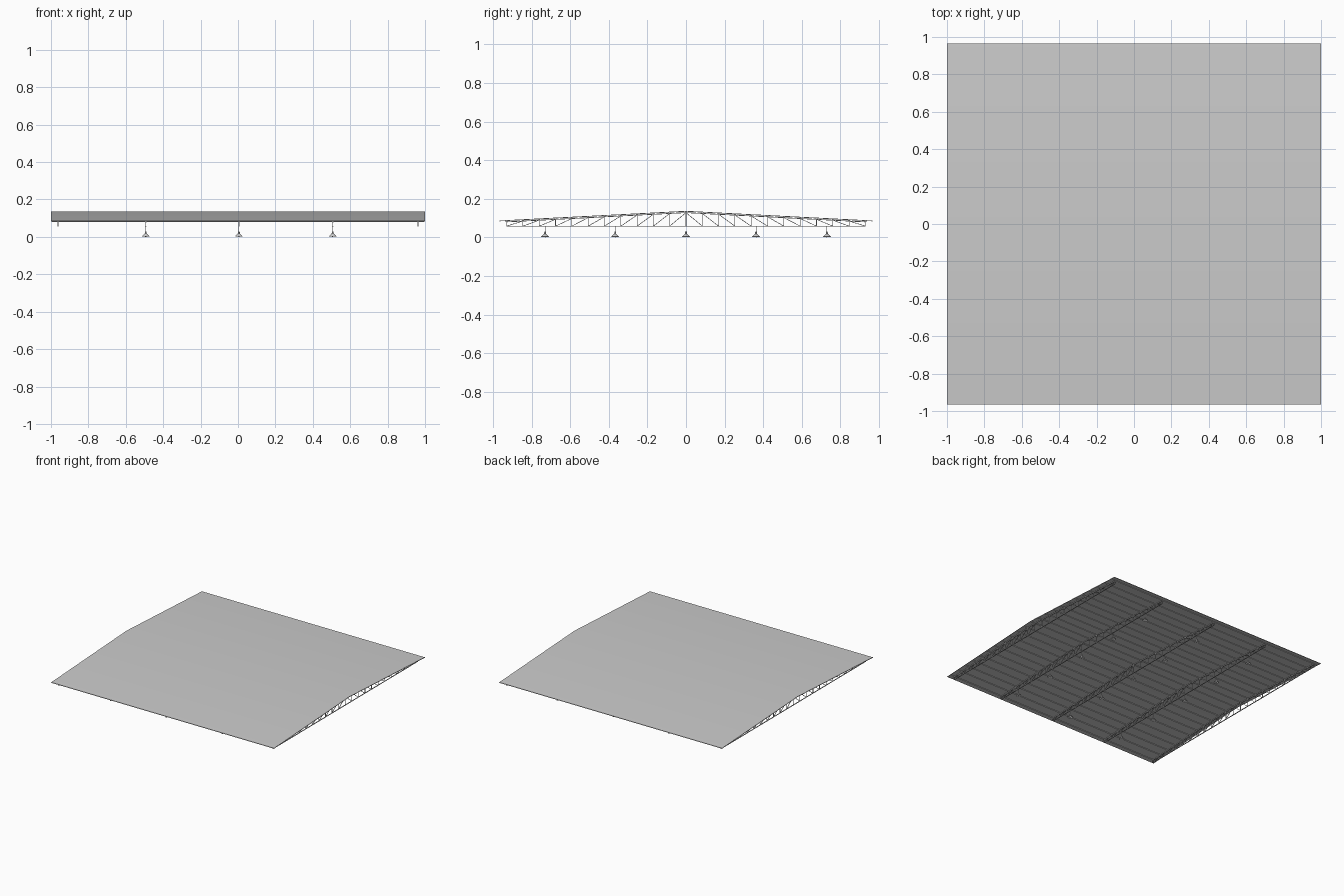
import bpy, bmesh, math
from mathutils import Vector, Matrix

if "Cube" in bpy.data.objects:
    bpy.data.objects.remove(bpy.data.objects["Cube"], do_unlink=True)

HALF_Y, RIDGE, EAVE, SHEET = 0.966, 0.137, 0.087, 0.004
BOTTOM, PANEL, PANELS = 0.058, 0.0845, 11
CHORD_DROP = 0.009
TRUSS_X = (-0.962, -0.493, 0.005, 0.506, 0.962)
LAMP_Y = (-0.73, -0.367, 0, 0.363, 0.73)

# One painted-metal colour for the whole structure
grey = bpy.data.materials.new("light grey")
grey.use_nodes = True
grey.diffuse_color = (0.6, 0.6, 0.6, 1)
grey.node_tree.nodes["Principled BSDF"].inputs["Base Color"].default_value = grey.diffuse_color


def finish(bm, name, smooth=False):
    bmesh.ops.recalc_face_normals(bm, faces=bm.faces)
    mesh = bpy.data.meshes.new(name)
    bm.to_mesh(mesh)
    bm.free()
    mesh.materials.append(grey)
    if smooth:
        mesh.shade_smooth()
        mesh.set_sharp_from_angle(angle=math.radians(40))
    ob = bpy.data.objects.new(name, mesh)
    bpy.context.collection.objects.link(ob)
    return ob


def beam(bm, a, b, width, depth):
    """Square-cut bar from a to b, width along x (or y for bars along x)."""
    a, b = Vector(a), Vector(b)
    d = (b - a).normalized()
    side = Vector((0, 1, 0)) if abs(d.x) > 0.9 else Vector((1, 0, 0))
    up = d.cross(side)
    rot = Matrix((side, d, up)).transposed().to_4x4()
    size = Matrix.Diagonal((width, (b - a).length, depth, 1))
    bmesh.ops.create_cube(bm, size=1, matrix=Matrix.Translation((a + b) / 2) @ rot @ size)


def roof_z(y, drop=0):
    return RIDGE - (RIDGE - EAVE) * abs(y) / HALF_Y - drop


# Folded roof sheet, shaded softly over the ridge
bm = bmesh.new()
outline = [(y, roof_z(y)) for y in (-HALF_Y, 0, HALF_Y)]
outline += [(y, roof_z(y, SHEET)) for y in (HALF_Y, 0, -HALF_Y)]
ends = [[bm.verts.new((x, y, z)) for y, z in outline] for x in (-1, 1)]
for i in range(len(outline)):
    j = (i + 1) % len(outline)
    bm.faces.new((ends[0][i], ends[0][j], ends[1][j], ends[1][i]))
for e in ends:
    bm.faces.new((e[0], e[1], e[4], e[5]))
    bm.faces.new((e[1], e[2], e[3], e[4]))
finish(bm, "roof_sheet", smooth=True)

# Purlins along the roof, one at each truss node
bm = bmesh.new()
for i in range(-PANELS, PANELS + 1):
    z = roof_z(i * PANEL, SHEET + 0.002)
    beam(bm, (-0.995, i * PANEL, z), (0.995, i * PANEL, z), 0.01, 0.005)
finish(bm, "purlins")

# Roof trusses
for n, x in enumerate(TRUSS_X):
    bm = bmesh.new()
    end = PANEL * PANELS
    top = Vector((x, 0, roof_z(0, CHORD_DROP)))
    beam(bm, (x, -end, BOTTOM), (x, end, BOTTOM), 0.007, 0.003)
    beam(bm, (x, 0, BOTTOM), top, 0.004, 0.003)
    for s in (-1, 1):
        beam(bm, top, (x, s * end, roof_z(end, CHORD_DROP)), 0.007, 0.004)
        for i in range(PANELS):
            y0, y1 = s * i * PANEL, s * (i + 1) * PANEL
            beam(bm, (x, y1, BOTTOM), (x, y1, roof_z(y1, CHORD_DROP)), 0.004, 0.003)
            beam(bm, (x, y0, roof_z(y0, CHORD_DROP)), (x, y1, BOTTOM), 0.004, 0.003)
    finish(bm, f"truss_{n + 1}")


def lathe(name, profile, loc, steps):
    bm = bmesh.new()
    verts = [bm.verts.new((r, 0, z)) for r, z in profile]
    edges = [bm.edges.new(p) for p in zip(verts, verts[1:])]
    bmesh.ops.spin(bm, geom=verts + edges, cent=(0, 0, 0), axis=(0, 0, 1),
                   angle=2 * math.pi, steps=steps)
    bmesh.ops.remove_doubles(bm, verts=bm.verts, dist=0.0001)
    finish(bm, name, smooth=True).location = loc


# Pendant lamps under the three inner trusses
shade = [(0, 0.029), (0.004, 0.029), (0.005, 0.018), (0.011, 0.013), (0.02, 0.003),
         (0.019, 0.002), (0.01, 0.011), (0, 0.013)]
bulb = [(0.007 * math.sin(a), 0.007 - 0.007 * math.cos(a))
        for a in (math.pi * k / 6 for k in range(7))]
for n, x in enumerate(TRUSS_X[1:4]):
    for m, y in enumerate(LAMP_Y):
        tag = f"{n + 1}_{m + 1}"
        lathe("lamp_shade_" + tag, shade, (x, y, 0), 16)
        lathe("lamp_bulb_" + tag, bulb, (x, y, 0), 10)
        bm = bmesh.new()
        beam(bm, (x, y, 0.028), (x, y, BOTTOM), 0.002, 0.002)
        finish(bm, "lamp_rod_" + tag)
